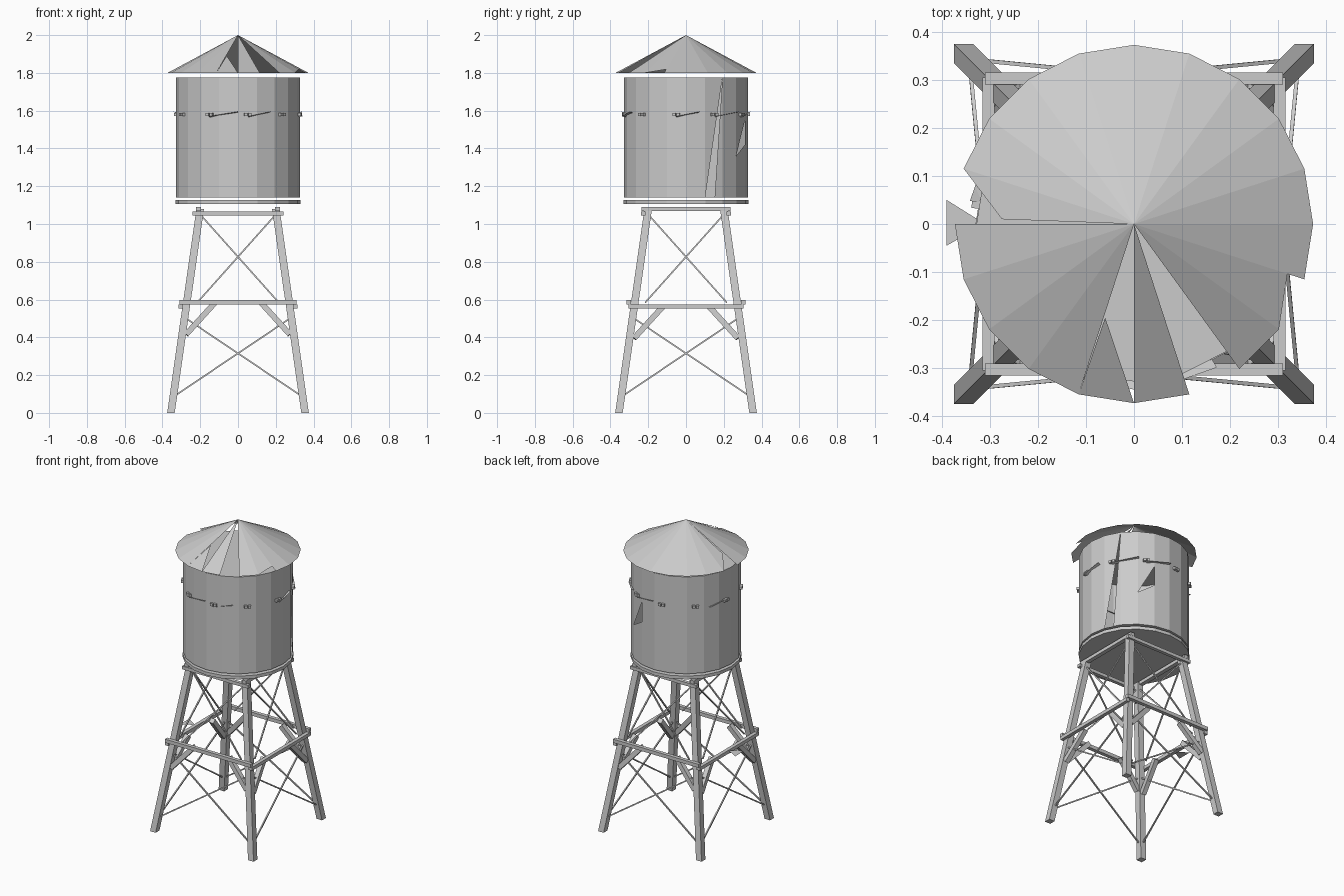
import bpy, bmesh, math
from mathutils import Vector

if "Cube" in bpy.data.objects:
    bpy.data.objects.remove(bpy.data.objects["Cube"])

N = 20


def ring(r, k, z):
    a = math.tau * k / N
    return Vector((r * math.cos(a), r * math.sin(a), z))


def mesh_object(name, polys, weld=True):
    bm = bmesh.new()
    for p in polys:
        bm.faces.new([bm.verts.new(v) for v in p])
    if weld:
        bmesh.ops.remove_doubles(bm, verts=bm.verts, dist=1e-5)
    me = bpy.data.meshes.new(name)
    bm.to_mesh(me)
    bm.free()
    ob = bpy.data.objects.new(name, me)
    bpy.context.collection.objects.link(ob)
    return ob


def prism(name, lower, upper):
    n = len(lower)
    polys = [list(reversed(lower)), upper]
    polys += [[lower[i], lower[(i + 1) % n], upper[(i + 1) % n], upper[i]] for i in range(n)]
    return mesh_object(name, polys)


def box(name, x0, x1, y0, y1, z0, z1):
    xy = [(x0, y0), (x1, y0), (x1, y1), (x0, y1)]
    return prism(name, [(x, y, z0) for x, y in xy], [(x, y, z1) for x, y in xy])


def strut(name, a, b, w, side):
    # square bar from a to b, one cross-section axis close to "side"
    a, b, side = Vector(a), Vector(b), Vector(side)
    d = (b - a).normalized()
    u = d.cross(side).normalized() * w / 2
    v = d.cross(u).normalized() * w / 2
    offs = [u + v, v - u, -u - v, u - v]
    return prism(name, [a + o for o in offs], [b + o for o in offs])


def leg_c(z):
    return 0.355 - 0.155 * z / 1.08


# Four splayed legs with level ends
for sx in (-1, 1):
    for sy in (-1, 1):
        def sect(z):
            c, h = leg_c(z), 0.02
            return [(sx * c + i * h, sy * c + j * h, z) for i, j in ((-1, -1), (1, -1), (1, 1), (-1, 1))]
        prism("leg", sect(0), sect(1.08))

# Horizontal frames outside the legs
for s in (-1, 1):
    a, b = sorted((s * 0.291, s * 0.315))
    box("middle_beam_x", -0.31, 0.31, a, b, 0.575, 0.598)
    box("middle_beam_y", a, b, -0.305, 0.305, 0.553, 0.575)
    a, b = sorted((s * 0.215, s * 0.237))
    box("top_beam_x", -0.24, 0.24, a, b, 1.045, 1.066)
    a, b = sorted((s * 0.195, s * 0.222))
    box("top_beam_y", a, b, -0.235, 0.235, 1.068, 1.09)

# Cross rods and knee braces on each of the four sides
for k in range(4):
    ca, sa = round(math.cos(k * math.pi / 2)), round(math.sin(k * math.pi / 2))

    def turn(u, z):
        y = -leg_c(z)
        return (ca * u - sa * y, sa * u + ca * y, z)
    out = (sa, -ca, 0)
    zt = 0.58 if k % 2 == 0 else 0.56
    for s in (-1, 1):
        strut("upper_rod", turn(-s * 0.215, 0.585), turn(s * 0.195, 1.045), 0.008, out)
        strut("lower_rod", turn(-s * 0.32, 0.10), turn(s * 0.275, 0.50), 0.008, out)
        strut("knee_brace", turn(s * 0.275, zt - 0.165), turn(s * 0.125, zt), 0.03, out)

# Round platform
prism("platform", [ring(0.33, k, 1.105) for k in range(N)], [ring(0.33, k, 1.126) for k in range(N)])

# Tank staves, with two torn openings, and end caps
Z0, Z1, R = 1.14, 1.775, 0.328
whole = [[(0, Z0), (1, Z0), (1, Z1), (0, Z1)]]
torn = {
    1: [[(0, Z0), (1, Z1), (0, Z1)], [(0.55, Z0), (1, Z0), (1, Z1)]],
    3: [[(0, Z0), (1, Z0), (1, 1.42), (0, 1.36)], [(0, 1.36), (1, 1.55), (1, Z1), (0, Z1)]],
}
polys = [[ring(R, k, Z1) for k in range(N)], [ring(R, -k, Z0) for k in range(N)]]
for k in range(N):
    for face in torn.get(k, whole):
        polys.append([ring(R, k, z).lerp(ring(R, k + 1, z), t) for t, z in face])
mesh_object("tank", polys)

# Paired hoop lugs around the tank
for k in range(10):
    a = math.radians(-9 + 36 * k)
    rad, tan = Vector((math.cos(a), math.sin(a), 0)), Vector((-math.sin(a), math.cos(a), 0))
    for s in (-1, 1):
        c = rad * 0.322 + tan * (0.011 * s) + Vector((0, 0, 1.58))
        strut("hoop_lug", c, c + rad * 0.018, 0.017, (0, 0, 1))

# Leftover hoop slivers
for a0, a1 in ((-117, -90), (-81, -60), (-9, 12), (27, 55), (63, 90), (150, 172)):
    p = [Vector((math.cos(math.radians(a)), math.sin(math.radians(a)), 0)) for a in (a0, a1)]
    up = Vector((0, 0, 1))
    mesh_object("hoop_sliver", [[p[0] * 0.325 + up * 1.565, p[0] * 0.345 + up * 1.57,
                                 p[1] * 0.345 + up * 1.595, p[1] * 0.325 + up * 1.59]])

# Conical roof with missing and torn panels
apex = Vector((0, 0, 2))


def on_roof(x, y):
    return Vector((x, y, 2 - 0.2 * math.hypot(x, y) / 0.372))


rim = [ring(0.373, k, 1.8) for k in range(N)]
polys = []
for k in range(N):
    a, b = rim[k], rim[(k + 1) % N]
    if k == 9:
        p = on_roof(-0.275, 0.01)
        polys += [[apex, a, p]]
    elif k == 14:
        polys += [[on_roof(-0.06, -0.195), a, b]]
    elif k == 18:
        p = on_roof(0.32, -0.1)
        polys += [[apex, a, p], [apex, p, b]]
    elif k != 16:
        polys += [[apex, a, b]]
mesh_object("roof", polys)

# Bent splinter beside the middle frame
mesh_object("splinter", [[(-0.39, 0.05, 0.57), (-0.39, -0.045, 0.57), (-0.31, 0, 0.57)]])
